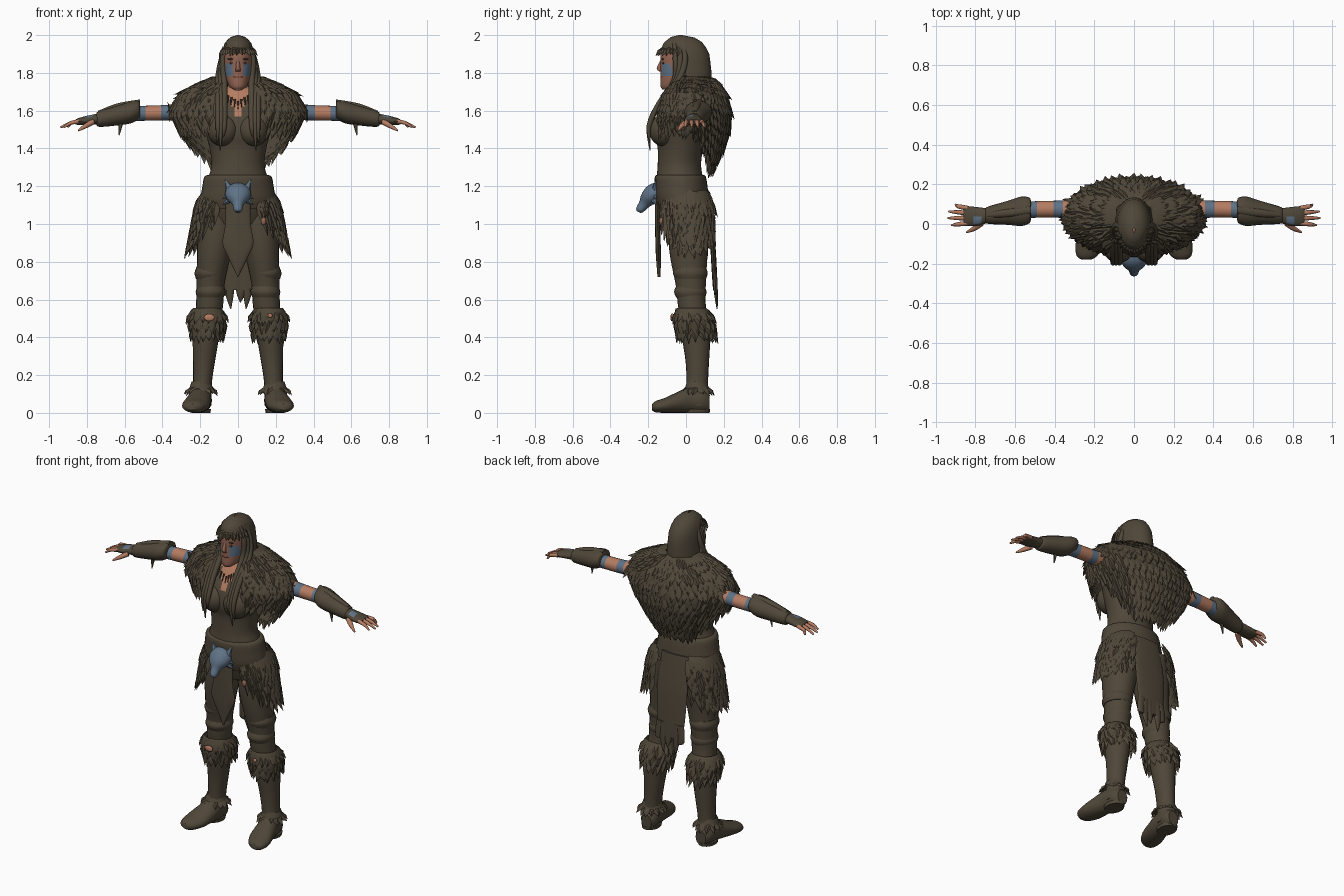
import bpy, bmesh, math, random
from mathutils import Vector as V

random.seed(4)

def material(name, rgb):
    m = bpy.data.materials.new(name)
    m.diffuse_color = (*rgb, 1)
    return m

HIDE = material("dark hide", (0.078, 0.062, 0.040))
SKIN = material("skin", (0.46, 0.20, 0.12))
FACE = material("weathered skin", (0.29, 0.13, 0.085))
BLUE = material("blue grey", (0.115, 0.17, 0.24))
LIPS = material("dark lips", (0.14, 0.05, 0.04))

def finish(name, bm, mat):
    me = bpy.data.meshes.new(name)
    bm.to_mesh(me)
    bm.free()
    me.materials.append(mat)
    ob = bpy.data.objects.new(name, me)
    bpy.context.collection.objects.link(ob)
    return ob

def smooth_rows(pts, k):
    """Catmull-Rom resampling of (x, y, z, ra, rb) rows."""
    out = []
    for i in range(len(pts) - 1):
        p = [pts[max(i - 1, 0)], pts[i], pts[i + 1], pts[min(i + 2, len(pts) - 1)]]
        for s in range(k):
            t = s / k
            out.append([0.5 * (2 * b + (c - a) * t + (2 * a - 5 * b + 4 * c - d) * t * t
                               + (3 * b - a - 3 * c + d) * t ** 3) for a, b, c, d in zip(*p)])
    return out + [list(pts[-1])]

def sweep(name, pts, mat, axis=None, n=20, k=4):
    """Elliptical tube through the rows, with rings square to axis or to the path."""
    rows = smooth_rows(pts, k)
    bm = bmesh.new()
    rings = []
    for i, r in enumerate(rows):
        t = V(axis) if axis else V(rows[min(i + 1, len(rows) - 1)][:3]) - V(rows[max(i - 1, 0)][:3])
        t.normalize()
        ref = V((0, 1, 0)) if abs(t.x) > 0.7 else V((1, 0, 0))
        a = (ref - t * t.dot(ref)).normalized()
        b = t.cross(a)
        ra, rb = max(r[3], 0.001), max(r[4], 0.001)
        rings.append([bm.verts.new(V(r[:3]) + a * ra * math.cos(j * math.tau / n)
                                   + b * rb * math.sin(j * math.tau / n)) for j in range(n)])
    for lo, hi in zip(rings, rings[1:]):
        for j in range(n):
            bm.faces.new((lo[j], lo[(j + 1) % n], hi[(j + 1) % n], hi[j]))
    bm.faces.new(rings[0])
    bm.faces.new(rings[-1])
    bmesh.ops.recalc_face_normals(bm, faces=bm.faces)
    return finish(name, bm, mat)

def ball(name, loc, scale, mat):
    bm = bmesh.new()
    bmesh.ops.create_uvsphere(bm, u_segments=20, v_segments=14, radius=1)
    for v in bm.verts:
        v.co = V(loc) + v.co * V(scale)
    return finish(name, bm, mat)

def paint(ob, mat, rule):
    ob.data.materials.append(mat)
    for f in ob.data.polygons:
        if rule(f.center, f.normal):
            f.material_index = len(ob.data.materials) - 1

def table(z, rows):
    """Linear lookup in rows sorted from high z to low z."""
    for a, b in zip(rows, rows[1:]):
        if z >= b[0]:
            t = min(max((a[0] - z) / (a[0] - b[0]), 0), 1)
            return [p + (q - p) * t for p, q in zip(a[1:], b[1:])]
    return rows[-1][1:]

def fur(name, p, centre, rows, cols, length, width, mat=HIDE):
    """Shell over p(u, v) covered in overlapping pointed tufts; v runs down to the hem."""
    bm = bmesh.new()
    def face(vs, out):
        f = bm.faces.new(vs)
        f.normal_update()
        if f.normal.dot(out) < 0:
            f.normal_flip()
    nu, nv = cols, max(rows * 2, 8)
    g = [[bm.verts.new(p(i / nu, j / nv)) for i in range(nu + 1)] for j in range(nv + 1)]
    for j in range(nv):
        for i in range(nu):
            q = [g[j][i], g[j][i + 1], g[j + 1][i + 1], g[j + 1][i]]
            m = sum((w.co for w in q), V()) / 4
            face(q, V((m.x - centre[0], m.y - centre[1], 0.02)))
    for r in range(rows):
        for c in range(cols):
            u = min((c + 0.5 * (r % 2) + random.uniform(0.1, 0.4)) / cols, 0.99)
            v = (r + 1) / rows
            b = p(u, v)
            down = (b - p(u, v - 0.03)).normalized()
            side = (p(u + 0.01, v) - p(u - 0.01, v)).normalized()
            out = down.cross(side).normalized()
            if out.dot(V((b.x - centre[0], b.y - centre[1], 0.02))) < 0:
                out = -out
            ln, w = length * random.uniform(0.75, 1.25), width * random.uniform(0.8, 1.15)
            top = b - down * ln * 0.5 - out * 0.004
            tip = b + down * ln * 0.6 + out * 0.014 + side * random.uniform(-0.3, 0.3) * w
            bl, br, ml, mr, rd, tp = [bm.verts.new(q) for q in (
                top - side * w * 0.35, top + side * w * 0.35, b - side * w * 0.5,
                b + side * w * 0.5, b + out * 0.015, tip)]
            for t in ((bl, br, rd), (bl, rd, ml), (br, mr, rd), (ml, rd, tp), (rd, mr, tp)):
                face(t, out)
    return finish(name, bm, mat)

UP = (0, 0, 1)

# Torso with open neckline, bust, belt and neck
neckline = lambda c, n: c.y < -0.03 and c.z > 1.55 and abs(c.x) < (c.z - 1.55) * 0.42
torso = sweep("torso", [(0, 0.01, 1.0, 0.15, 0.11), (0, -0.01, 1.1, 0.18, 0.125), (0, -0.03, 1.22, 0.165, 0.125),
    (0, -0.035, 1.31, 0.14, 0.115), (0, -0.03, 1.4, 0.15, 0.12), (0, -0.03, 1.48, 0.17, 0.135),
    (0, -0.02, 1.57, 0.19, 0.13), (0, 0, 1.65, 0.19, 0.105), (0, 0.01, 1.7, 0.14, 0.085),
    (0, 0.01, 1.73, 0.06, 0.06)], HIDE, UP, 64, 8)
paint(torso, SKIN, neckline)
for s in (-1, 1):
    paint(ball("bust", (s * 0.078, -0.115, 1.495), (0.083, 0.08, 0.085), HIDE), SKIN, neckline)
sweep("neck", [(0, 0.0, 1.64, 0.07, 0.07), (0, -0.01, 1.7, 0.055, 0.06), (0, -0.015, 1.8, 0.052, 0.06)], SKIN, UP)
sweep("belt", [(0, -0.01, 1.08, 0.19, 0.135), (0, -0.02, 1.13, 0.2, 0.14), (0, -0.025, 1.19, 0.19, 0.14),
    (0, -0.03, 1.25, 0.178, 0.135), (0, -0.03, 1.26, 0.15, 0.12)], HIDE, UP, 32)
for i in range(7):
    x = (i - 3) * 0.017
    sweep("necklace_tooth", [(x, -0.115, 1.65 + abs(x) * 0.6, 0.006, 0.006),
        (x * 1.1, -0.132, 1.61 + abs(x) * 0.6, 0.002, 0.002)], HIDE, n=6, k=1)

# Head and facial features
head = sweep("head", [(0, -0.1, 1.712, 0.025, 0.025), (0, -0.08, 1.73, 0.045, 0.055), (0, -0.05, 1.775, 0.064, 0.085),
    (0, -0.03, 1.84, 0.075, 0.105), (0, -0.025, 1.9, 0.075, 0.108), (0, -0.015, 1.955, 0.06, 0.085),
    (0, -0.01, 1.985, 0.02, 0.03)], FACE, UP, 48, 6)
paint(head, BLUE, lambda c, n: c.y < -0.05 and 0.026 < abs(c.x) < 0.066 and 1.79 < c.z < 1.85)
sweep("nose", [(0, -0.128, 1.865, 0.008, 0.008), (0, -0.142, 1.825, 0.012, 0.013), (0, -0.132, 1.808, 0.014, 0.01)], FACE, UP, 12)
ball("mouth", (0, -0.129, 1.778), (0.024, 0.007, 0.006), LIPS)
for s in (-1, 1):
    ball("eye", (s * 0.032, -0.12, 1.852), (0.014, 0.007, 0.006), HIDE)
    ball("eyebrow", (s * 0.034, -0.124, 1.873), (0.022, 0.006, 0.005), HIDE)
    ball("ear", (s * 0.078, -0.025, 1.84), (0.009, 0.02, 0.03), FACE)

# Hair cap with a forehead hairline, and long front locks
HAIR = [(2.0, 0.005, -0.04, -0.02), (1.99, 0.04, -0.08, 0.04), (1.96, 0.07, -0.118, 0.09),
        (1.91, 0.086, -0.138, 0.122), (1.82, 0.092, -0.135, 0.134), (1.7, 0.1, -0.12, 0.135)]
def hair(u, v):
    th = u * math.tau
    drop = min(max((0.2 - math.cos(th)) / 0.3, 0), 1)
    z = 2.0 - (0.085 + 0.205 * drop) * max(v, 0) ** 1.5
    rx, yf, yb = table(z, HAIR)
    return V((rx * math.sin(th), (yf + yb) / 2 - (yb - yf) / 2 * math.cos(th), z))
fur("hair", hair, (0, 0), 1, 40, 0.05, 0.03)
for s in (-1, 1):
    for i, (dx, low) in enumerate(((0, 1.46), (0.017, 1.39), (0.032, 1.43))):
        x = 0.073 + dx
        sweep("hair_lock", [(s * 0.055, -0.06 + i * 0.02, 1.955, 0.012, 0.012),
            (s * (0.08 + dx * 0.2), -0.055 + i * 0.025, 1.87, 0.016, 0.016),
            (s * x, -0.06 + i * 0.01, 1.76, 0.017, 0.017), (s * x, -0.14, 1.64, 0.017, 0.016),
            (s * x, -0.196, 1.52, 0.014, 0.013), (s * (x + 0.005), -0.19, low, 0.003, 0.003)], HIDE, n=10)

# Fur mantle over the shoulders and back
CAPE = [(1.78, 0.1, -0.03, 0.12), (1.74, 0.2, -0.08, 0.17), (1.69, 0.3, -0.125, 0.205), (1.6, 0.355, -0.155, 0.23),
        (1.5, 0.31, -0.16, 0.225), (1.4, 0.25, -0.15, 0.195), (1.28, 0.18, -0.12, 0.14)]
def mantle(u, v):
    th = math.radians(22 + 316 * u)
    hem = 1.5 - 0.2 * min(max(-math.cos(th) / 0.8, 0), 1)
    z = 1.78 + (hem - 1.78) * max(v, 0) ** 1.3
    rx, yf, yb = table(z, CAPE)
    return V((rx * math.sin(th), (yf + yb) / 2 - (yb - yf) / 2 * math.cos(th), z))
fur("fur_mantle", mantle, (0, 0.04), 11, 42, 0.085, 0.05)

# Arms, bracers, gloves and fingers
for s in (-1, 1):
    ax = (s, 0, 0)
    arm = sweep("upper_arm", [(s * 0.15, 0.05, 1.61, 0.055, 0.06), (s * 0.3, 0.07, 1.595, 0.047, 0.045),
        (s * 0.42, 0.075, 1.588, 0.042, 0.04), (s * 0.58, 0.07, 1.585, 0.042, 0.04)], SKIN, ax, 20, 10)
    paint(arm, BLUE, lambda c, n: 0.36 < abs(c.x) < 0.41 or abs(c.x) > 0.49)
    sweep("bracer", [(s * 0.52, 0.07, 1.6, 0.05, 0.045), (s * 0.53, 0.068, 1.602, 0.066, 0.05),
        (s * 0.57, 0.064, 1.59, 0.074, 0.058), (s * 0.64, 0.056, 1.575, 0.06, 0.053),
        (s * 0.73, 0.045, 1.557, 0.045, 0.043), (s * 0.75, 0.043, 1.555, 0.036, 0.032)], HIDE, ax)
    sweep("bracer_ridge", [(s * 0.52, 0.07, 1.648, 0.02, 0.012), (s * 0.64, 0.055, 1.625, 0.02, 0.014),
        (s * 0.74, 0.045, 1.592, 0.012, 0.008)], HIDE, ax, 10)
    sweep("bracer_tassel", [(s * 0.62, 0.04, 1.54, 0.014, 0.01), (s * 0.63, 0.04, 1.47, 0.003, 0.003)], HIDE, n=8)
    glove = sweep("glove", [(s * 0.73, 0.043, 1.557, 0.035, 0.03), (s * 0.79, 0.038, 1.55, 0.047, 0.025),
        (s * 0.84, 0.04, 1.543, 0.05, 0.019), (s * 0.86, 0.042, 1.54, 0.045, 0.013)], HIDE, ax, 20, 6)
    paint(glove, BLUE, lambda c, n: n.z > 0.75 and 0.765 < abs(c.x) < 0.81 and c.y < 0.045)
    for y0, y1, tip in ((0.08, 0.098, 0.9), (0.055, 0.063, 0.935), (0.03, 0.03, 0.94), (0.004, -0.006, 0.92)):
        sweep("finger", [(s * 0.84, y0, 1.543, 0.012, 0.012), (s * 0.885, (y0 + y1) / 2, 1.535, 0.011, 0.01),
            (s * tip, y1, 1.512, 0.005, 0.005)], SKIN, n=10)
    sweep("thumb", [(s * 0.77, 0.005, 1.54, 0.017, 0.016), (s * 0.805, -0.022, 1.52, 0.013, 0.013),
        (s * 0.845, -0.042, 1.495, 0.005, 0.005)], SKIN, n=10)

# Animal head buckle
sweep("buckle_head", [(0, -0.14, 1.175, 0.055, 0.05), (0, -0.17, 1.16, 0.07, 0.055), (0, -0.2, 1.135, 0.058, 0.045),
    (0, -0.222, 1.105, 0.03, 0.03), (0, -0.245, 1.075, 0.023, 0.022), (0, -0.252, 1.064, 0.012, 0.012)], BLUE, n=14, k=3)
for s in (-1, 1):
    sweep("buckle_ear", [(s * 0.045, -0.165, 1.185, 0.022, 0.016), (s * 0.066, -0.158, 1.235, 0.002, 0.002)], BLUE, n=8, k=1)
    for z in (1.15, 1.12):
        sweep("buckle_cheek", [(s * 0.04, -0.17, z + 0.01, 0.02, 0.02), (s * 0.082, -0.16, z - 0.018, 0.002, 0.002)], BLUE, n=6, k=1)
    ball("buckle_eye", (s * 0.032, -0.221, 1.145), (0.009, 0.008, 0.006), HIDE)

# Hanging loin cloths
sweep("front_flap", [(0, -0.15, 1.16, 0.065, 0.014), (0, -0.15, 1.0, 0.068, 0.014), (0, -0.148, 0.9, 0.082, 0.014),
    (0, -0.146, 0.84, 0.06, 0.014), (0, -0.143, 0.72, 0.002, 0.008)], HIDE, UP)
sweep("back_flap", [(0, 0.11, 1.16, 0.09, 0.014), (0, 0.137, 0.95, 0.105, 0.014), (0, 0.15, 0.75, 0.095, 0.014),
    (0, 0.155, 0.65, 0.075, 0.012)], HIDE, UP)
for x, low in ((-0.045, 0.55), (0.015, 0.585), (0.05, 0.55), (-0.075, 0.62), (0.08, 0.63)):
    sweep("back_flap_tail", [(x * 0.9, 0.153, 0.74, 0.026, 0.012), (x, 0.158, 0.64, 0.024, 0.011),
        (x * 0.85, 0.165, low, 0.002, 0.003)], HIDE, UP, 10)

# Hip furs, legs and boots
for s in (-1, 1):
    def hip(u, v):
        th = math.radians(26 + 126 * u)
        c, sn = math.cos(th), math.sin(th)
        hem = 0.87 + (0.2 if c > 0 else 0.09) * c * c
        z = 1.17 + (hem - 1.17) * v
        rx, ry = table(z, [(1.17, 0.192, 0.13), (1.08, 0.222, 0.15), (0.87, 0.262, 0.15)])
        return V((s * rx * sn ** 0.85, 0.01 - ry * math.copysign(abs(c) ** 0.85, c), z))
    fur("hip_fur", hip, (0, 0.01), 6, 14, 0.1, 0.055)
    sweep("leg", [(s * 0.1, 0.02, 1.1, 0.09, 0.11), (s * 0.115, 0.015, 0.95, 0.1, 0.11), (s * 0.13, 0.015, 0.82, 0.088, 0.098),
        (s * 0.145, 0.025, 0.68, 0.074, 0.08), (s * 0.15, 0.03, 0.58, 0.072, 0.074), (s * 0.16, 0.045, 0.48, 0.07, 0.075)], HIDE, UP)
    for z, r in ((0.74, 0.082), (0.64, 0.076)):
        sweep("leg_wrap", [(s * 0.145, 0.023, z + 0.03, r - 0.006, r), (s * 0.145, 0.023, z, r + 0.003, r + 0.01),
            (s * 0.147, 0.025, z - 0.03, r - 0.006, r)], HIDE, UP)
    sweep("boot_shaft", [(s * 0.165, 0.05, 0.5, 0.075, 0.08), (s * 0.172, 0.055, 0.38, 0.068, 0.073),
        (s * 0.18, 0.06, 0.27, 0.058, 0.062), (s * 0.188, 0.06, 0.16, 0.05, 0.057), (s * 0.195, 0.06, 0.04, 0.055, 0.06)], HIDE, UP)
    def cuff(u, v):
        th, z = u * math.tau, 0.555 - 0.14 * v
        rx, ry, y = table(z, [(0.555, 0.075, 0.078, 0.03), (0.54, 0.09, 0.092, 0.034), (0.49, 0.098, 0.1, 0.043),
                              (0.41, 0.082, 0.098, 0.055)])
        return V((s * 0.163 + rx * math.sin(th), y - ry * math.cos(th), z))
    fur("boot_cuff", cuff, (s * 0.163, 0.045), 3, 18, 0.07, 0.042)
    def ankle(u, v):
        th, r = u * math.tau, 0.052 + 0.018 * v
        return V((s * 0.195 + r * math.sin(th), 0.058 - r * math.cos(th), 0.165 - 0.05 * v))
    fur("ankle_fur", ankle, (s * 0.195, 0.058), 1, 14, 0.045, 0.04)
    sweep("foot", [(s * 0.19, 0.125, 0.05, 0.035, 0.045), (s * 0.193, 0.09, 0.062, 0.054, 0.062),
        (s * 0.2, 0.02, 0.068, 0.06, 0.068), (s * 0.213, -0.05, 0.054, 0.068, 0.054), (s * 0.226, -0.11, 0.04, 0.07, 0.04),
        (s * 0.237, -0.16, 0.033, 0.052, 0.03), (s * 0.24, -0.18, 0.03, 0.025, 0.016)], HIDE, (0, -1, 0))
    sweep("sole", [(s * 0.197, 0.06, 0.0, 0.05, 0.065), (s * 0.197, 0.06, 0.02, 0.054, 0.068)], HIDE, UP, k=1)
ball("knee_patch_large", (-0.152, -0.075, 0.505), (0.028, 0.008, 0.019), SKIN)
ball("knee_patch_small", (0.17, -0.073, 0.515), (0.012, 0.008, 0.012), SKIN)
ball("hip_patch", (0.135, -0.13, 1.015), (0.014, 0.012, 0.022), FACE)

# Shading
for ob in bpy.context.scene.objects:
    ob.select_set(True)
bpy.context.view_layer.objects.active = bpy.context.scene.objects[0]
bpy.ops.object.shade_smooth_by_angle(angle=math.radians(40))
